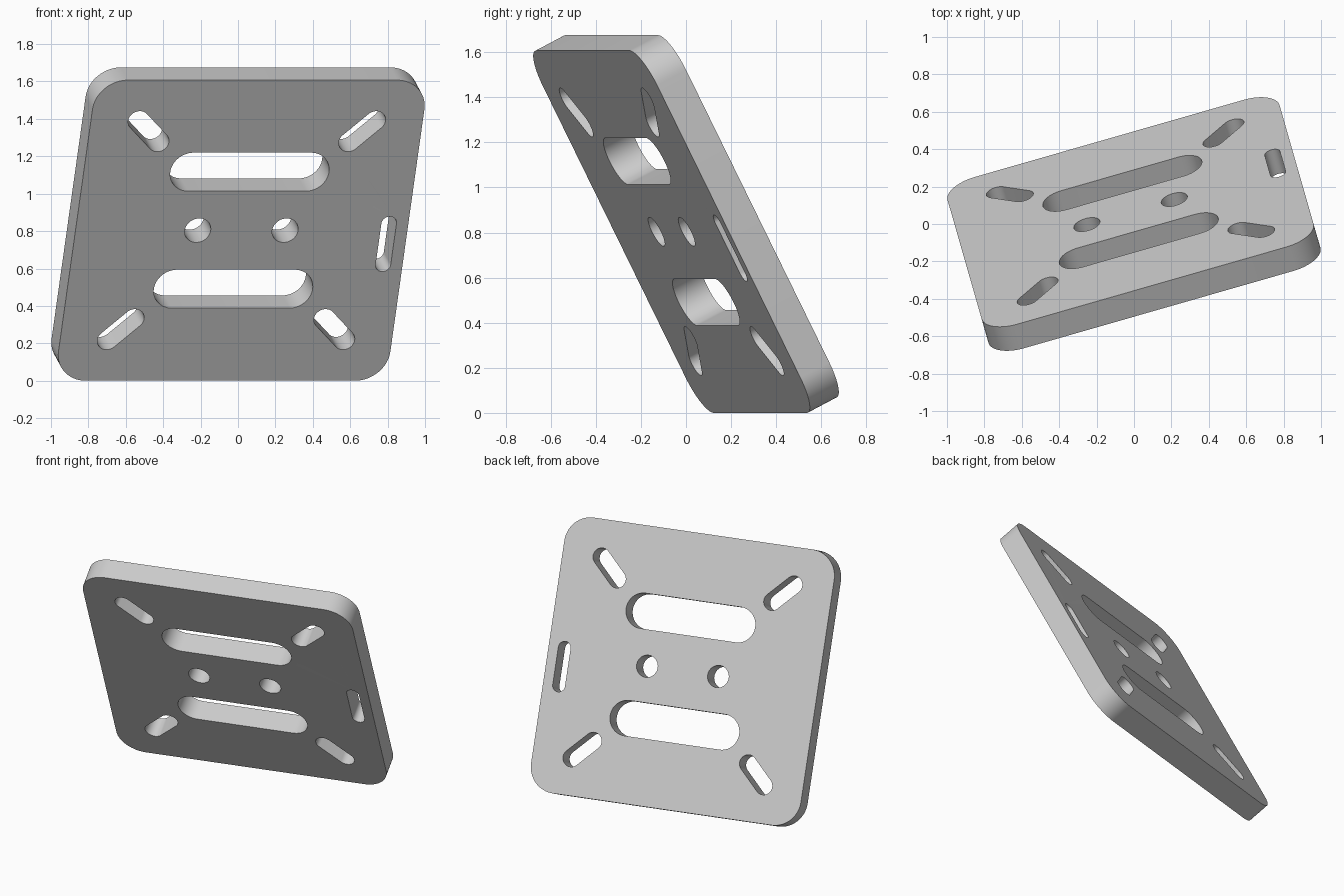
import bpy, bmesh
from math import radians, cos, sin, pi
from mathutils import Matrix, Vector

cube = bpy.data.objects.get("Cube")
if cube:
    bpy.data.objects.remove(cube, do_unlink=True)

WIDTH, HEIGHT, THICK, CORNER = 1.846, 1.804, 0.15, 0.175
YAW, LEAN = radians(16), radians(27)


def rounded(hx, hy, r, center=(0, 0), angle=0, steps=16):
    """Rounded outline: arcs of radius r around a box of half size hx, hy."""
    rot = Matrix.Rotation(angle, 2)
    pts = []
    for k, (sx, sy) in enumerate([(1, 1), (-1, 1), (-1, -1), (1, -1)]):
        for i in range(steps + 1):
            a = (k + i / steps) * pi / 2
            p = Vector((sx * hx + r * cos(a), sy * hy + r * sin(a)))
            p = rot @ p + Vector(center)
            if not pts or (p - pts[-1]).length > 1e-5:
                pts.append(p)
    if (pts[0] - pts[-1]).length < 1e-5:
        pts.pop()
    return pts


# Outer outline of the plate
outlines = [rounded(WIDTH / 2 - CORNER, HEIGHT / 2 - CORNER, CORNER)]
for s in (-1, 1):
    # Long horizontal slots and round centre holes
    outlines.append(rounded(0.326, 0, 0.1155, (0, 0.351 * s)))
    outlines.append(rounded(0, 0, 0.072, (0.243 * s, 0)))
    # Diagonal corner slots
    for t in (-1, 1):
        outlines.append(rounded(0.09, 0, 0.058, (0.594 * s, 0.594 * t), s * t * pi / 4))
# Narrow strap slot near one edge
outlines.append(rounded(0.123, 0, 0.042, (0.815, -0.082), pi / 2))

# Filled, extruded profile
curve = bpy.data.curves.new("plate_profile", "CURVE")
curve.dimensions = "2D"
curve.fill_mode = "BOTH"
curve.extrude = THICK / 2
for pts in outlines:
    spline = curve.splines.new("POLY")
    spline.points.add(len(pts) - 1)
    for point, p in zip(spline.points, pts):
        point.co = (p.x, p.y, 0, 1)
    spline.use_cyclic_u = True
profile = bpy.data.objects.new("plate_profile", curve)
bpy.context.collection.objects.link(profile)
bpy.context.view_layer.update()
deps = bpy.context.evaluated_depsgraph_get()
mesh = bpy.data.meshes.new_from_object(profile.evaluated_get(deps))
bpy.data.objects.remove(profile, do_unlink=True)

# Weld the rims and lean the plate into place
lift = HEIGHT / 2 * cos(LEAN) + THICK / 2 * sin(LEAN)
pose = (Matrix.Translation((0, 0, lift)) @ Matrix.Rotation(YAW, 4, "Z")
        @ Matrix.Rotation(pi / 2 + LEAN, 4, "X"))
bm = bmesh.new()
bm.from_mesh(mesh)
bmesh.ops.remove_doubles(bm, verts=bm.verts, dist=1e-4)
bmesh.ops.recalc_face_normals(bm, faces=bm.faces)
bm.transform(pose)
bm.to_mesh(mesh)
bm.free()

plate = bpy.data.objects.new("mounting_plate", mesh)
bpy.context.collection.objects.link(plate)

# Plain grey finish
grey = bpy.data.materials.new("light_grey")
grey.use_nodes = True
color = (0.6, 0.6, 0.6, 1)
grey.diffuse_color = color
grey.node_tree.nodes["Principled BSDF"].inputs["Base Color"].default_value = color
mesh.materials.clear()
mesh.materials.append(grey)

bpy.ops.object.select_all(action="DESELECT")
plate.select_set(True)
bpy.context.view_layer.objects.active = plate
bpy.ops.object.shade_smooth_by_angle(angle=radians(30))
